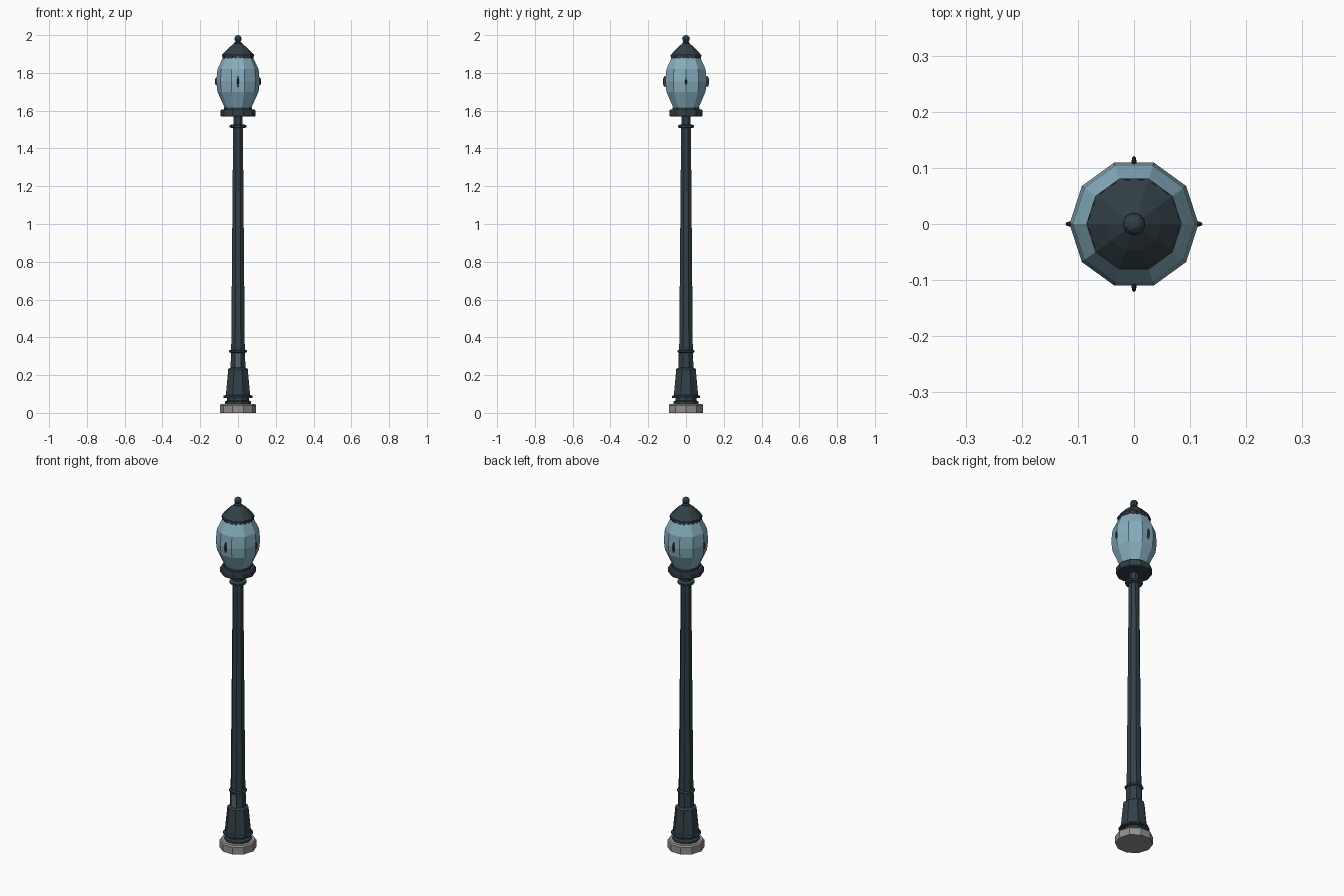
import bpy, bmesh
from math import sin, cos, pi, radians
from mathutils import Matrix, Vector

cube = bpy.data.objects.get("Cube")
if cube:
    bpy.data.objects.remove(cube)


def material(name, rgb):
    m = bpy.data.materials.new(name)
    m.use_nodes = True
    m.diffuse_color = (*rgb, 1)
    m.node_tree.nodes["Principled BSDF"].inputs["Base Color"].default_value = (*rgb, 1)
    return m


IRON = material("dark_slate_iron", (0.032, 0.051, 0.061))
GLASS = material("pale_blue_glass", (0.24, 0.42, 0.51))
STONE = material("grey_stone", (0.29, 0.28, 0.27))
PANEL = material("slate_panel", (0.09, 0.125, 0.145))


def finish(name, bm, mat):
    bmesh.ops.recalc_face_normals(bm, faces=bm.faces[:])
    me = bpy.data.meshes.new(name)
    bm.to_mesh(me)
    bm.free()
    me.materials.append(mat)
    ob = bpy.data.objects.new(name, me)
    bpy.context.collection.objects.link(ob)
    return ob


def lathe(name, profile, mat, sides=10, turn=0.0):
    """Faceted solid of revolution from (radius, height) pairs, capped at both ends."""
    bm = bmesh.new()
    rings = []
    for r, z in profile:
        angles = [turn + 2 * pi * i / sides for i in range(sides)]
        rings.append([bm.verts.new((r * cos(a), r * sin(a), z)) for a in angles])
    for low, high in zip(rings, rings[1:]):
        for i in range(sides):
            j = (i + 1) % sides
            bm.faces.new((low[i], low[j], high[j], high[i]))
    bm.faces.new(rings[0])
    bm.faces.new(rings[-1])
    return finish(name, bm, mat)


FLAT_FRONT = pi / 8

# Stone plinth
lathe("plinth", [(0.096, 0), (0.096, 0.04), (0.09, 0.048)], STONE)

# Stepped mouldings and flared pedestal
lathe("lower_moulding", [(0.07, 0.048), (0.07, 0.06), (0.058, 0.066), (0.058, 0.078),
                         (0.078, 0.08), (0.078, 0.09), (0.066, 0.095)], IRON)
lathe("pedestal", [(0.07, 0.09), (0.056, 0.232), (0.042, 0.24)], IRON, 8, FLAT_FRONT)
lathe("pedestal_neck", [(0.042, 0.23), (0.041, 0.32)], IRON, 8, FLAT_FRONT)
lathe("lower_ring", [(0.04, 0.318), (0.047, 0.322), (0.047, 0.33), (0.04, 0.334)], IRON)

# Access panel on the front facet of the neck
bm = bmesh.new()
bmesh.ops.create_cube(bm, size=1, matrix=Matrix.Translation((0, -0.039, 0.277))
                      @ Matrix.Diagonal((0.029, 0.004, 0.075, 1)))
finish("access_panel", bm, PANEL)

# Tapered post, upper ring and lamp collar
lathe("post", [(0.039, 0.33), (0.028, 1.51)], IRON, 8, FLAT_FRONT)
lathe("upper_ring", [(0.03, 1.507), (0.045, 1.512), (0.045, 1.522), (0.03, 1.528)], IRON)
lathe("lamp_neck", [(0.025, 1.52), (0.025, 1.57)], IRON, 8, FLAT_FRONT)
lathe("lamp_collar", [(0.088, 1.568), (0.092, 1.573), (0.092, 1.6), (0.088, 1.606)], IRON)
lathe("globe_seat", [(0.074, 1.6), (0.074, 1.618)], IRON)

# Faceted glass globe
lathe("globe", [(0.068, 1.61), (0.109, 1.7), (0.115, 1.755), (0.109, 1.82),
                (0.074, 1.892)], GLASS)

# Roof with scalloped trim and ball finial
lathe("roof", [(0.085, 1.887), (0.085, 1.895), (0.05, 1.932), (0.018, 1.958)], IRON)
lathe("finial_stem", [(0.02, 1.955), (0.02, 1.96), (0.01, 1.965), (0.01, 1.972)], IRON)
bm = bmesh.new()
bmesh.ops.create_uvsphere(bm, u_segments=10, v_segments=8, radius=0.02,
                          matrix=Matrix.Translation((0, 0, 1.98)))
ball = finish("finial_ball", bm, IRON)

bm = bmesh.new()
for side in range(10):
    turn = Matrix.Rotation(radians(18 + 36 * side), 4, "Z")
    for offset in (-0.0125, 0.0125):
        place = turn @ Matrix.Translation((0.077, offset, 1.887)) @ Matrix.Rotation(pi / 2, 4, "Y")
        bmesh.ops.create_cone(bm, cap_ends=True, segments=10, radius1=0.0115,
                              radius2=0.0115, depth=0.006, matrix=place)
finish("roof_scallops", bm, IRON)

# Four slim bosses around the globe, slightly longer at front and back
for name, angle, reach, height in (("left", 0, 0.115, 0.042), ("back", 90, 0.111, 0.06),
                                   ("right", 180, 0.115, 0.042), ("front", 270, 0.111, 0.06)):
    bm = bmesh.new()
    place = Matrix.Rotation(radians(angle), 4, "Z") @ Matrix.Translation((reach, 0, 1.754))
    half = Vector((0.021 - (reach - 0.101), 0.0045, height / 2))
    bmesh.ops.create_uvsphere(bm, u_segments=8, v_segments=6, radius=1,
                              matrix=place @ Matrix.Diagonal((*half, 1)))
    finish(name + "_globe_boss", bm, IRON)
